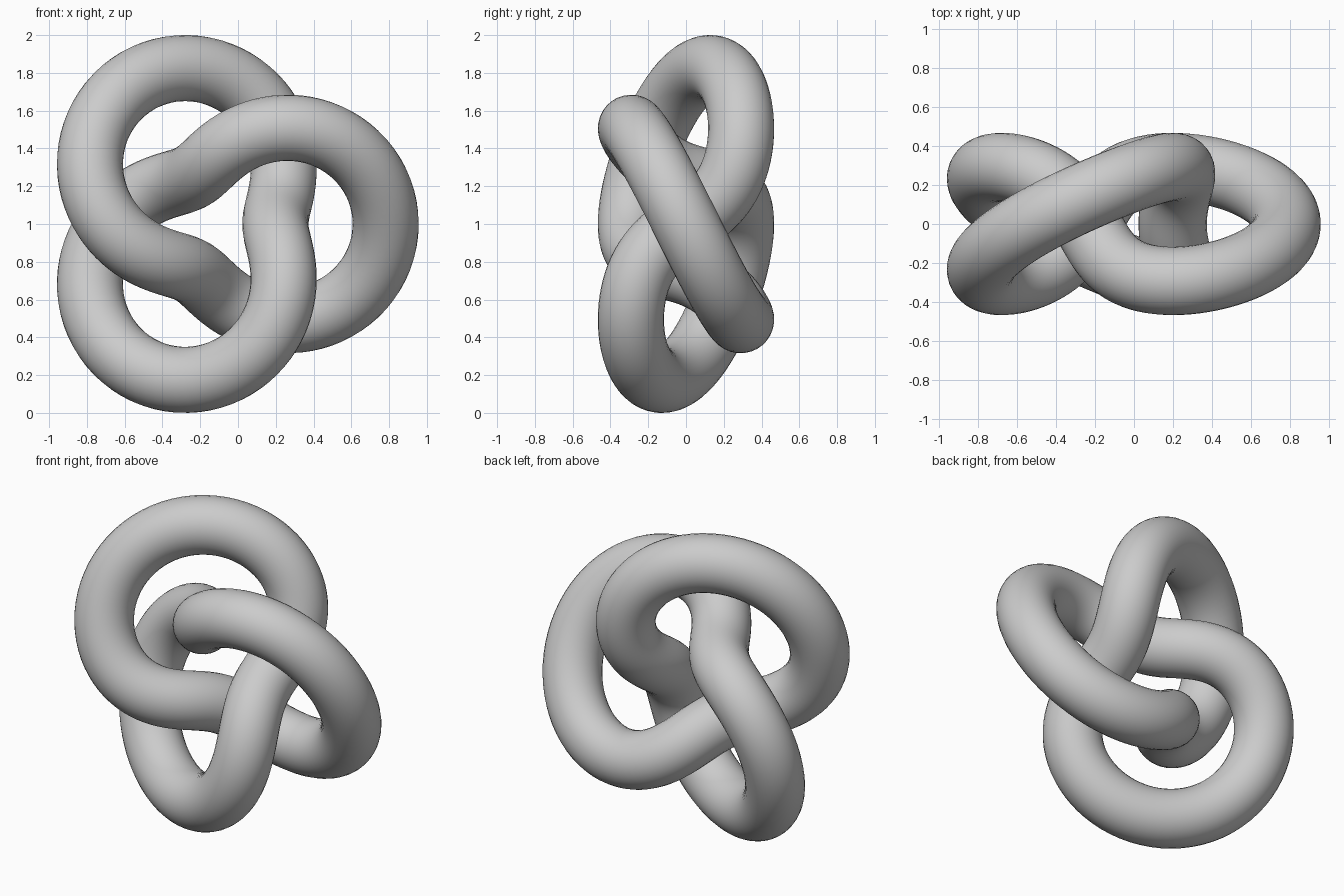
import bpy
from math import sin, cos, pi

default = bpy.data.objects.get("Cube")
if default:
    bpy.data.objects.remove(default, do_unlink=True)

SCALE = 0.2918          # size of the knot path
TUBE = 0.6 * SCALE      # tube radius
SHIFT = -0.0937         # centres the three lobes on x = 0
STEPS = 240

# Plain grey material
grey = bpy.data.materials.new("grey")
grey.use_nodes = True
colour = (0.6, 0.6, 0.6, 1)
grey.diffuse_color = colour
grey.node_tree.nodes["Principled BSDF"].inputs["Base Color"].default_value = colour


def knot_point(t):
    """Three-lobed knot winding round a ring, lying in the xz plane."""
    radius = 2 + cos(3 * t)
    return (SHIFT + SCALE * radius * cos(2 * t),
            -SCALE * sin(3 * t),
            1 + SCALE * radius * sin(2 * t))


# Closed path with a round section
curve = bpy.data.curves.new("knot_tube", "CURVE")
curve.dimensions = "3D"
curve.bevel_depth = TUBE
curve.bevel_resolution = 14
path = curve.splines.new("POLY")
path.points.add(STEPS - 1)
for i, point in enumerate(path.points):
    point.co = (*knot_point(2 * pi * i / STEPS), 1)
path.use_cyclic_u = True
curve.materials.append(grey)

# Turn the tube into a smooth mesh
knot = bpy.data.objects.new("knot_tube", curve)
bpy.context.collection.objects.link(knot)
bpy.ops.object.select_all(action="DESELECT")
knot.select_set(True)
bpy.context.view_layer.objects.active = knot
bpy.ops.object.convert(target="MESH")
bpy.ops.object.shade_smooth()
